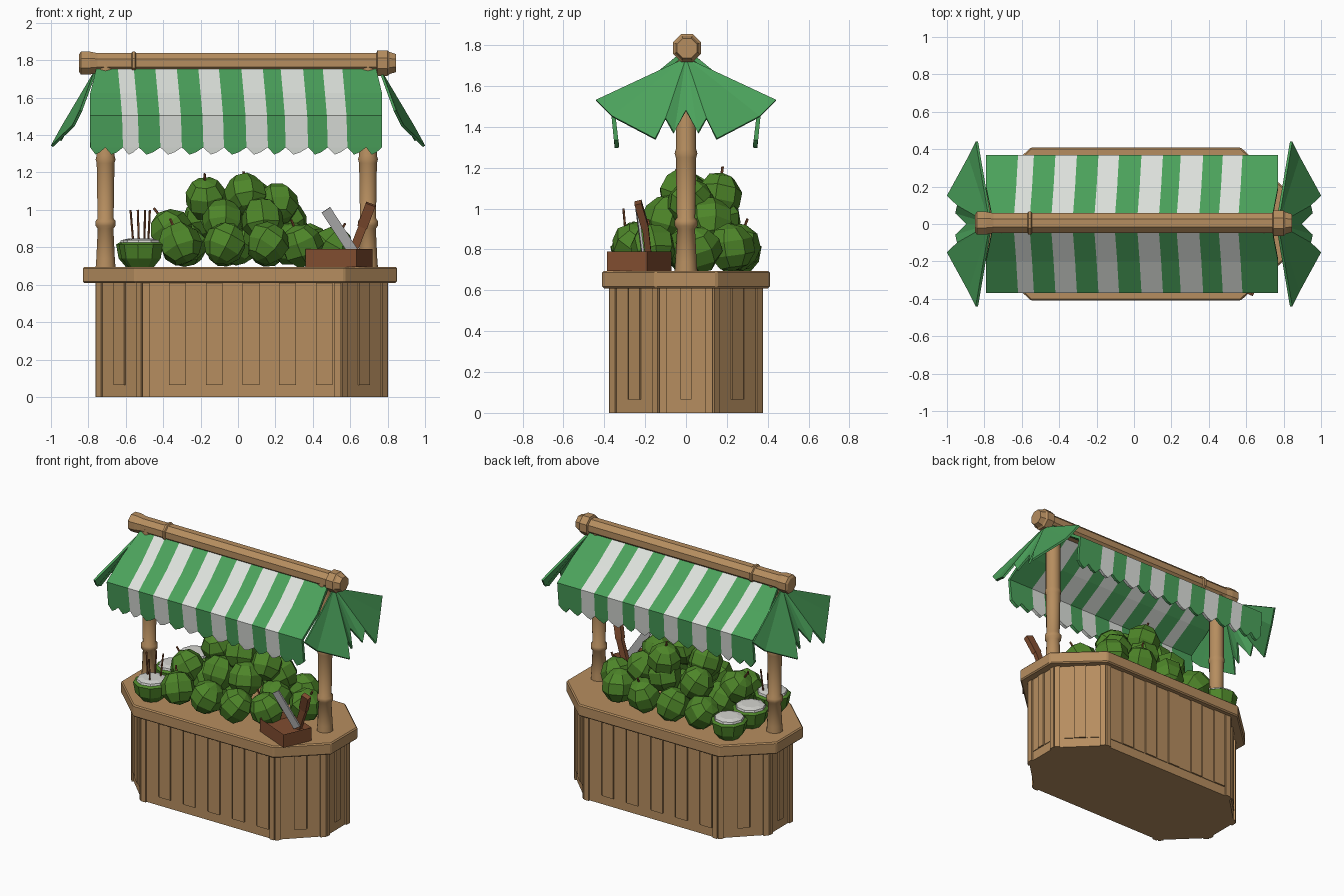
import bpy, bmesh, math, random
from mathutils import Vector, Matrix

random.seed(4)
if "Cube" in bpy.data.objects:
    bpy.data.objects.remove(bpy.data.objects["Cube"])


def material(name, r, g, b):
    m = bpy.data.materials.new(name)
    m.use_nodes = True
    m.diffuse_color = (r, g, b, 1)
    m.node_tree.nodes["Principled BSDF"].inputs["Base Color"].default_value = (r, g, b, 1)
    return m


WOOD = material("light wood", 0.47, 0.27, 0.115)
CRATE = material("red brown wood", 0.22, 0.075, 0.03)
CLOTH = material("awning green", 0.07, 0.36, 0.105)
WHITE = material("awning white", 0.72, 0.75, 0.71)
FRUIT = material("fruit green", 0.075, 0.235, 0.022)
FLESH = material("fruit flesh", 0.66, 0.66, 0.63)
STEEL = material("steel", 0.42, 0.42, 0.42)


def finish(name, bm, mats, recalc=True):
    if recalc:
        bmesh.ops.recalc_face_normals(bm, faces=bm.faces)
    me = bpy.data.meshes.new(name)
    bm.to_mesh(me)
    bm.free()
    for m in mats:
        me.materials.append(m)
    ob = bpy.data.objects.new(name, me)
    bpy.context.collection.objects.link(ob)
    return ob


def solidify(ob, thickness):
    mod = ob.modifiers.new("thickness", "SOLIDIFY")
    mod.thickness = thickness
    mod.offset = 0


def loft(name, rings, mats):
    """Skin a stack of equal point rings and cap both ends."""
    bm = bmesh.new()
    rows = [[bm.verts.new(p) for p in ring] for ring in rings]
    n = len(rows[0])
    for a, b in zip(rows, rows[1:]):
        for i in range(n):
            j = (i + 1) % n
            bm.faces.new((a[i], a[j], b[j], b[i]))
    bm.faces.new(rows[0])
    bm.faces.new(rows[-1])
    return finish(name, bm, mats)


def lathe(name, profile, sides, mats):
    ring = [(math.cos(t), math.sin(t)) for t in
            (2 * math.pi * (i + 0.5) / sides for i in range(sides))]
    return loft(name, [[(r * c, r * s, z) for c, s in ring] for z, r in profile], mats)


def rod(name, a, b, radius, mat, sides=5):
    a, b = Vector(a), Vector(b)
    ob = lathe(name, [(0, radius), ((b - a).length, radius)], sides, [mat])
    ob.rotation_euler = (b - a).to_track_quat("Z", "Y").to_euler()
    ob.location = a
    return ob


def box(bm, size, matrix):
    bmesh.ops.create_cube(bm, size=1, matrix=matrix @ Matrix.Diagonal((*size, 1)))


def octagon(cx, hx, fx, hy, fy):
    """Long rectangle with cut corners, counter-clockwise."""
    half = [(hx, -fy), (hx, fy), (fx, hy), (-fx, hy)]
    return [(cx + s * x, s * y) for s in (1, -1) for x, y in half]


# Counter body, boards and corner stiles
body = octagon(0.02, 0.77, 0.53, 0.365, 0.13)
loft("counter_body", [[(x, y, z) for x, y in body] for z in (0, 0.62)], [WOOD])
boards = bmesh.new()
stiles = bmesh.new()
for i, p in enumerate(body):
    a, b = Vector((*p, 0)), Vector((*body[(i + 1) % 8], 0))
    d = b - a
    angle = Matrix.Rotation(math.atan2(d.y, d.x), 4, "Z")
    count = 10 if d.length > 0.8 else 3
    step = (d.length - 0.08) / count
    for k in range(count):
        mid = a + d.normalized() * (0.04 + step * (k + 0.5))
        depth = 0.022 if k % 2 else 0.01
        box(boards, (step - 0.008, depth, 0.55), Matrix.Translation(mid + Vector((0, 0, 0.34))) @ angle)
    for end, sign in ((a, 1), (b, -1)):
        mid = end + d.normalized() * sign * 0.018
        box(stiles, (0.036, 0.024, 0.62), Matrix.Translation(mid + Vector((0, 0, 0.31))) @ angle)
finish("counter_boards", boards, [WOOD])
finish("corner_stiles", stiles, [WOOD])

# Counter top
rim = octagon(0.01, 0.84, 0.56, 0.41, 0.15)
top = loft("counter_top", [[(x, y, z) for x, y in rim] for z in (0.61, 0.695)], [WOOD])
bev = top.modifiers.new("soft edge", "BEVEL")
bev.width = 0.008

# Posts with raised joints
for side, x in (("right", -0.708), ("left", 0.695)):
    profile = [(0.69, 0.056), (0.74, 0.052), (0.9, 0.044), (0.915, 0.056), (0.94, 0.056), (0.955, 0.045),
               (1.25, 0.05), (1.27, 0.056), (1.29, 0.05), (1.78, 0.05)]
    post = lathe(side + "_post", profile, 10, [WOOD])
    post.location.x = x
    post.select_set(True)
    bpy.context.view_layer.objects.active = post
    bpy.ops.object.shade_smooth_by_angle(angle=math.radians(40))
    post.select_set(False)

# Ridge pole with flared end, ring and collar
ridge = lathe("ridge_pole", [(-0.85, 0.05), (-0.84, 0.066), (-0.79, 0.066), (-0.75, 0.057),
                             (-0.57, 0.057), (-0.565, 0.066), (-0.55, 0.066), (-0.545, 0.058),
                             (0.74, 0.058), (0.745, 0.074), (0.8, 0.074), (0.81, 0.064), (0.845, 0.052)], 8, [WOOD])
ridge.rotation_euler.y = math.pi / 2
ridge.location = (0, 0.005, 1.785)

# Striped awning slopes with a toothed valance
edges = [-0.79, -0.71, -0.63, -0.545, -0.43, -0.315, -0.2, -0.09, 0.03, 0.145, 0.24, 0.36, 0.465, 0.57, 0.67, 0.77]
rows = [(0.03, 1.745, -0.012), (0.19, 1.615, 0), (0.36, 1.5, 0.01), (0.342, 1.335, 0.015)]
for side, s in (("front", -1), ("back", 1)):
    bm = bmesh.new()
    grid = []
    for x in edges:
        wide = 0.96 if abs(x) > 0.7 else 1
        grid.append([bm.verts.new((x * (wide if k == 0 else 1) + shift * (abs(x) < 0.7), s * y, z))
                     for k, (y, z, shift) in enumerate(rows)])
    for i, (a, b) in enumerate(zip(grid, grid[1:])):
        white = 2 <= i <= 12 and i % 2 == 0
        for k in range(3):
            f = bm.faces.new((a[k], a[k + 1], b[k + 1], b[k]))
            f.material_index = int(white)
        xa, xb = a[3].co.x, b[3].co.x
        tips = [bm.verts.new((xa + (xb - xa) * t, s * 0.338, 1.297 + 0.012 * (t > 0.5))) for t in (0.35, 0.65)]
        f = bm.faces.new((a[3], tips[0], tips[1], b[3]))
        f.material_index = int(white)
    solidify(finish(side + "_awning", bm, [CLOTH, WHITE]), 0.022)

# Hanging end flaps, each a folded fan
fan = [(0.84, 0.44, 1.53), (0.88, 0.36, 1.45), (0.995, 0.15, 1.34), (0.94, 0.1, 1.44),
       (0.95, 0.06, 1.37), (0.89, 0, 1.48)]
for side, sx in (("right", -1), ("left", 1)):
    bm = bmesh.new()
    points = fan + [(x, -y, z) for x, y, z in fan[-2::-1]]
    apex = bm.verts.new((sx * 0.765, 0, 1.735))
    verts = [bm.verts.new((sx * x, y, z)) for x, y, z in points]
    for a, b in zip(verts, verts[1:]):
        bm.faces.new((apex, a, b))
    solidify(finish(side + "_end_flap", bm, [CLOTH]), 0.014)

# Heap of faceted fruit
heap = [(-0.31, -0.24, 0.82), (-0.07, -0.25, 0.82), (0.16, -0.25, 0.82), (0.34, -0.16, 0.81),
        (-0.3, 0.25, 0.81), (-0.07, 0.25, 0.81), (0.16, 0.25, 0.81), (0.38, 0.22, 0.81),
        (-0.28, 0.0, 0.81), (0.5, 0.06, 0.8), (0.28, 0.03, 0.82), (0.0, 0.0, 0.82),
        (-0.36, -0.06, 0.89), (-0.18, 0.14, 0.95), (-0.08, -0.1, 0.94), (0.13, -0.1, 0.95),
        (0.06, 0.16, 0.95), (0.26, 0.12, 0.94), (-0.17, 0.02, 1.06), (0.04, -0.02, 1.08),
        (0.21, 0.02, 1.03), (0.06, 0.16, 1.06)]
for i, c in enumerate(heap):
    bm = bmesh.new()
    bmesh.ops.create_uvsphere(bm, u_segments=7, v_segments=5, radius=0.118)
    for v in bm.verts:
        v.co *= random.uniform(0.95, 1.03)
    ob = finish(f"fruit_{i + 1}", bm, [FRUIT])
    ob.location = c
    ob.rotation_euler = [random.uniform(-0.6, 0.6), random.uniform(-0.6, 0.6), random.uniform(0, 6)]
    if i % 3 == 0:
        up = ob.rotation_euler.to_matrix() @ Vector((0, 0, 1))
        rod(f"fruit_stem_{i + 1}", Vector(c) + up * 0.1, Vector(c) + up * 0.15, 0.007, CRATE)

# Halved fruit with pale flesh
for i, (x, y) in enumerate([(-0.515, -0.25), (-0.53, 0.02), (-0.52, 0.25)]):
    bowl = lathe(f"halved_fruit_{i + 1}", [(0.695, 0.07), (0.74, 0.108), (0.815, 0.122), (0.825, 0.105)], 9, [FRUIT])
    flesh = lathe(f"flesh_{i + 1}", [(0.815, 0.105), (0.838, 0.096), (0.846, 0.06)], 9, [FLESH])
    bowl.location = flesh.location = (x, y, 0)
for i, (dx, dy) in enumerate([(-0.05, 0.02), (0.01, -0.04), (0.03, 0.05), (-0.02, 0.06)]):
    rod(f"skewer_{i + 1}", (-0.51 + dx, -0.25 + dy, 0.82), (-0.51 + dx * 1.3, -0.25 + dy * 1.4, 1.0), 0.006, CRATE)

# Open tool crate
bm = bmesh.new()
box(bm, (0.3, 0.213, 0.095), Matrix.Identity(4))
lid = [f for f in bm.faces if f.normal.z > 0.9]
bmesh.ops.inset_region(bm, faces=lid, thickness=0.02)
bmesh.ops.translate(bm, verts=lid[0].verts, vec=(0, 0, -0.04))
crate = finish("tool_crate", bm, [CRATE])
crate.location = (0.54, -0.228, 0.742)
crate.rotation_euler.z = math.radians(-23.6)


# Blade and handle leaning out of the crate
def bar(name, a, b, width, depth, mat):
    a, b = Vector(a), Vector(b)
    d = (b - a).normalized()
    side = d.cross(Vector((0, 1, 0))).normalized() * width / 2
    out = side.cross(d).normalized() * depth / 2
    loft(name, [[p + side + out, p - side + out, p - side - out, p + side - out] for p in (a, b)], [mat])


bar("blade", (0.62, -0.21, 0.77), (0.47, -0.24, 1.0), 0.055, 0.012, STEEL)
bar("handle_lower", (0.6, -0.18, 0.74), (0.67, -0.2, 0.92), 0.045, 0.03, CRATE)
bar("handle_upper", (0.665, -0.2, 0.91), (0.71, -0.235, 1.03), 0.055, 0.035, CRATE)
